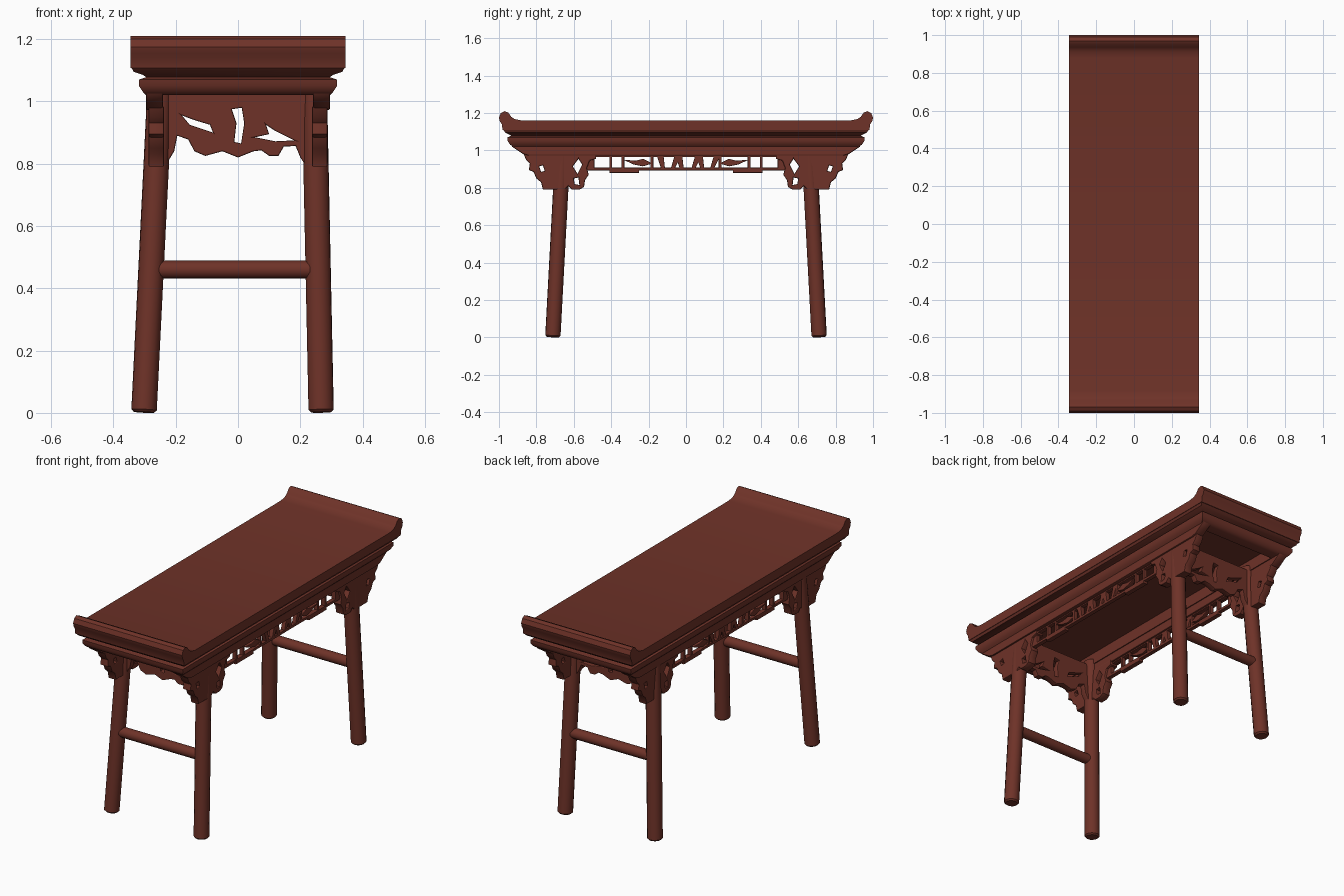
import bpy, bmesh, math
from mathutils import Matrix, Vector

if "Cube" in bpy.data.objects:
    bpy.data.objects.remove(bpy.data.objects["Cube"])

wood = bpy.data.materials.new("red_brown_wood")
wood.diffuse_color = (0.156, 0.032, 0.021, 1)
wood.use_nodes = True
wood.node_tree.nodes["Principled BSDF"].inputs["Base Color"].default_value = wood.diffuse_color


def finish(ob, angle=35):
    bpy.ops.object.select_all(action='DESELECT')
    ob.select_set(True)
    bpy.context.view_layer.objects.active = ob
    if ob.type == 'CURVE':
        bpy.ops.object.convert(target='MESH')
        ob = bpy.context.view_layer.objects.active
    ob.data.materials.clear()
    ob.data.materials.append(wood)
    for p in ob.data.polygons:
        p.material_index = 0
    bpy.ops.object.shade_smooth_by_angle(angle=math.radians(angle))
    return ob


def plate(name, loops, thick, at, side, bevel=0.005):
    """Flat board from (u, z) loops; inner loops become holes. side: u runs along y, else along x."""
    cu = bpy.data.curves.new(name, 'CURVE')
    cu.dimensions = '2D'
    cu.fill_mode = 'BOTH'
    cu.extrude = thick / 2 - bevel
    cu.bevel_depth = bevel
    cu.bevel_resolution = 1
    cu.offset = -bevel
    for loop in loops:
        sp = cu.splines.new('POLY')
        sp.points.add(len(loop) - 1)
        for pt, (u, z) in zip(sp.points, loop):
            pt.co = (u, z, 0, 1)
        sp.use_cyclic_u = True
    ob = bpy.data.objects.new(name, cu)
    bpy.context.collection.objects.link(ob)
    if side:
        ob.matrix_world = Matrix(((0, 0, 1, at), (1, 0, 0, 0), (0, 1, 0, 0), (0, 0, 0, 1)))
    else:
        ob.matrix_world = Matrix(((1, 0, 0, 0), (0, 0, -1, at), (0, 1, 0, 0), (0, 0, 0, 1)))
    return finish(ob)


def rod(name, a, b, r1, r2, sides=14):
    """Tapered round bar from a to b."""
    a, b = Vector(a), Vector(b)
    bm = bmesh.new()
    bmesh.ops.create_cone(bm, cap_ends=True, segments=sides, radius1=r1, radius2=r2, depth=(b - a).length)
    rim = [e for e in bm.edges if all(v.co.z < 0 for v in e.verts)]
    bmesh.ops.bevel(bm, geom=rim, offset=0.008, segments=1, affect='EDGES')
    rot = (b - a).to_track_quat('Z', 'Y').to_matrix().to_4x4()
    bm.transform(Matrix.Translation((a + b) / 2) @ rot)
    me = bpy.data.meshes.new(name)
    bm.to_mesh(me)
    bm.free()
    ob = bpy.data.objects.new(name, me)
    bpy.context.collection.objects.link(ob)
    return finish(ob, 40)


def rect_loft(name, rings):
    """Stack of rectangles (half x, half y, z) skinned together."""
    bm = bmesh.new()
    rows = [[bm.verts.new((sx * hx, sy * hy, z)) for sx, sy in ((-1, -1), (1, -1), (1, 1), (-1, 1))]
            for hx, hy, z in rings]
    for a, b in zip(rows, rows[1:]):
        for i in range(4):
            j = (i + 1) % 4
            bm.faces.new((a[i], a[j], b[j], b[i]))
    bm.faces.new(rows[0])
    bm.faces.new(rows[-1])
    bmesh.ops.recalc_face_normals(bm, faces=bm.faces)
    me = bpy.data.meshes.new(name)
    bm.to_mesh(me)
    bm.free()
    ob = bpy.data.objects.new(name, me)
    bpy.context.collection.objects.link(ob)
    return finish(ob)


def mirror_u(loop, s):
    return [(s * u, z) for u, z in loop]


def rect(u0, u1, z0, z1):
    return [(u0, z0), (u1, z0), (u1, z1), (u0, z1)]


# Table top with upturned scroll ends
half = [(0.88, 1.16), (0.915, 1.167), (0.935, 1.18), (0.95, 1.202), (0.97, 1.21), (0.99, 1.2),
        (1.0, 1.175), (0.995, 1.155), (0.985, 1.14), (0.98, 1.108)]
top = half + mirror_u(half[::-1], -1)
plate("table_top", [top], 0.69, 0, True, 0.0)

# Undercut neck and hollow apron moulding under the top
rect_loft("apron_moulding", [
    (0.343, 0.978, 1.11), (0.335, 0.965, 1.095), (0.305, 0.945, 1.085), (0.295, 0.935, 1.078),
    (0.318, 0.955, 1.07), (0.318, 0.953, 1.05), (0.305, 0.94, 1.03), (0.295, 0.92, 1.02),
    (0.235, 0.87, 1.02), (0.235, 0.87, 1.085)])

# Pieces of the long sides
bracket = [(0.48, 0.985), (0.48, 0.955), (0.515, 0.945), (0.53, 0.905), (0.52, 0.87), (0.54, 0.84),
           (0.545, 0.805), (0.57, 0.79), (0.61, 0.79), (0.63, 0.81), (0.65, 0.79), (0.70, 0.79),
           (0.765, 0.79), (0.775, 0.83), (0.80, 0.85), (0.815, 0.885), (0.84, 0.895),
           (0.835, 0.93), (0.855, 0.95), (0.87, 0.985)]
bracket_holes = [[(0.555, 0.925), (0.575, 0.955), (0.605, 0.915), (0.58, 0.875)],
                 [(0.57, 0.815), (0.595, 0.82), (0.6, 0.85), (0.575, 0.855)],
                 [(0.755, 0.89), (0.775, 0.885), (0.785, 0.915), (0.765, 0.92)]]
bar_y = (-0.12, -0.07, -0.02, 0.04, 0.09, 0.14)

for sx, label in ((-1, "left"), (1, "right")):
    # Long apron board with rounded ends
    end = [(0.84, 0.972), (0.87, 0.98), (0.90, 1.0), (0.93, 1.02), (0.94, 1.05)]
    plate(label + "_apron_board", [end + mirror_u(end[::-1], -1)], 0.055, sx * 0.268, True, 0.006)

    # Openwork frieze
    holes = []
    for s in (-1, 1):
        for u0, u1 in ((0.41, 0.49), (0.345, 0.395), (0.19, 0.33)):
            holes.append(mirror_u(rect(u0, u1, 0.908, 0.965), s))
    holes.append(rect(-0.175, 0.175, 0.908, 0.965))
    plate(label + "_frieze", [rect(-0.54, 0.54, 0.893, 0.985)] + holes, 0.025, sx * 0.262, True, 0.003)
    for s in (-1, 1):
        plate(label + "_frieze_lower_rail", [mirror_u(rect(0.25, 0.41, 0.88, 0.908), s)],
              0.03, sx * 0.262, True)
        # Leaf carvings
        leaf = [(0.18, 0.93), (0.23, 0.955), (0.27, 0.945), (0.335, 0.95), (0.28, 0.925), (0.23, 0.915)]
        plate(label + "_leaf", [mirror_u(leaf, s)], 0.025, sx * 0.262, True, 0.003)
    # Slanted stalk carvings
    for i, y in enumerate(bar_y):
        t = 0.025 if i % 2 else -0.02
        stalk = [(y - 0.012, 0.9), (y + 0.008, 0.9), (y + t + 0.02, 0.972), (y + t - 0.016, 0.972)]
        plate(label + "_stalk", [stalk], 0.025, sx * 0.262, True, 0.003)

    for sy, end_label in ((-1, "front"), (1, "back")):
        tag = end_label + "_" + label
        # Carved brackets either side of each leg
        plate(tag + "_bracket", [mirror_u(l, sy) for l in [bracket] + bracket_holes],
              0.05, sx * 0.262, True, 0.006)
        # Splayed leg
        foot_x, head_x = (-0.302, -0.25) if sx < 0 else (0.267, 0.245)
        rod(tag + "_leg", (foot_x, sy * 0.712, 0.002), (head_x, sy * 0.656, 1.05), 0.041, 0.041)

# Carved end panels and stretchers
panel = [(-0.235, 1.025), (-0.25, 0.79), (-0.235, 0.79), (-0.205, 0.84), (-0.195, 0.89), (-0.16, 0.878),
         (-0.14, 0.84), (-0.105, 0.825), (-0.05, 0.84), (0.0, 0.82), (0.05, 0.84), (0.075, 0.843),
         (0.1, 0.825), (0.13, 0.825), (0.147, 0.855), (0.185, 0.857), (0.2, 0.82), (0.22, 0.79),
         (0.25, 0.79), (0.235, 1.025)]
panel_holes = [[(-0.18, 0.955), (-0.155, 0.925), (-0.08, 0.9), (-0.09, 0.925), (-0.14, 0.94)],
               [(-0.02, 0.975), (-0.005, 0.93), (-0.012, 0.87), (0.01, 0.865), (0.02, 0.93), (0.012, 0.98)],
               [(0.055, 0.885), (0.1, 0.895), (0.09, 0.925), (0.12, 0.905), (0.18, 0.875), (0.12, 0.872)]]
for sy, label in ((-1, "front"), (1, "back")):
    plate(label + "_carved_panel", [panel] + panel_holes, 0.035, sy * 0.668, False, 0.004)
    rod(label + "_stretcher", (-0.28, sy * 0.69, 0.46), (0.26, sy * 0.69, 0.46), 0.029, 0.029)
